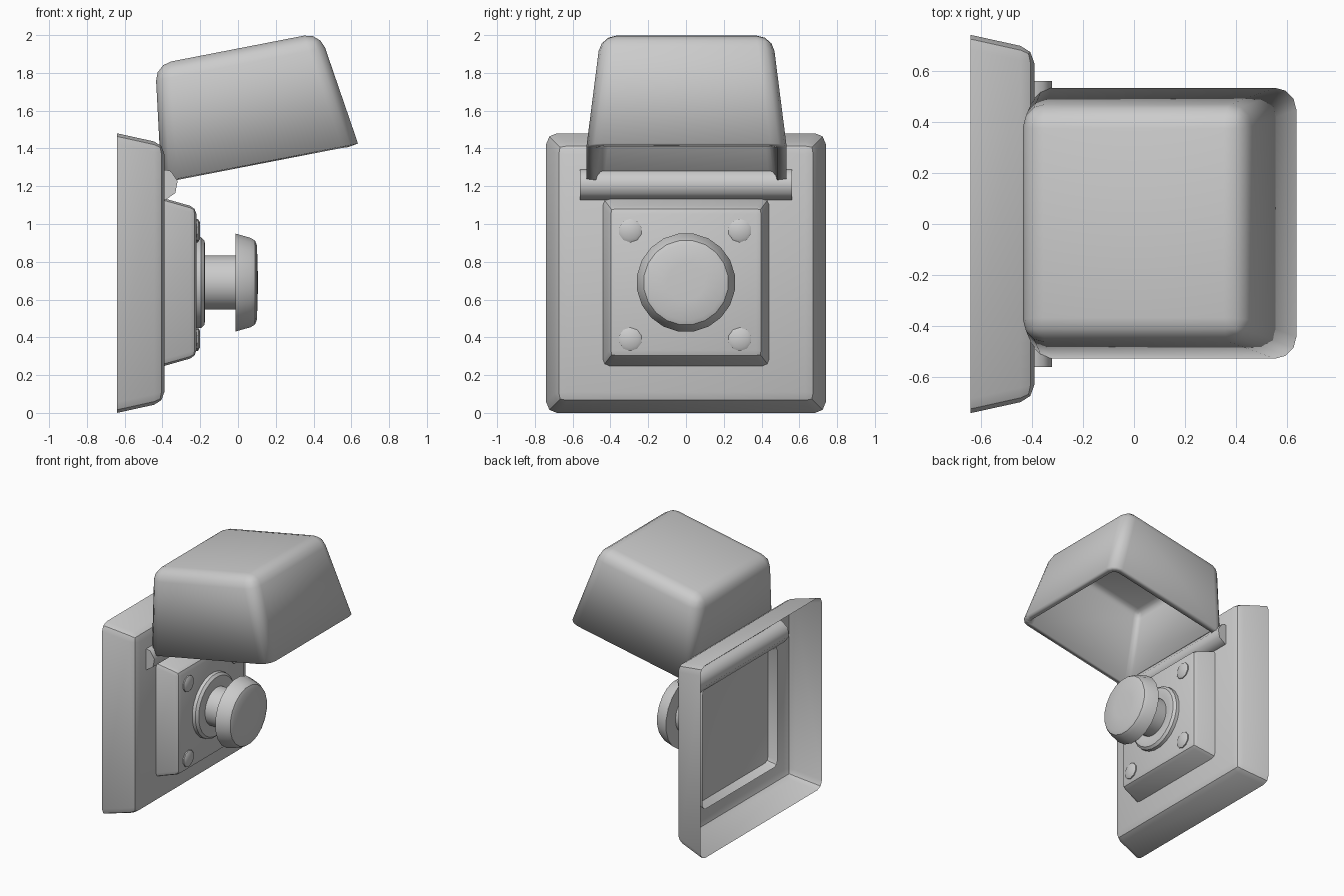
import bpy, bmesh, math
from mathutils import Matrix, Vector

if "Cube" in bpy.data.objects:
    bpy.data.objects.remove(bpy.data.objects["Cube"])

# Local x, y, z -> world y, z, x (parts face +x)
FACING = Matrix(((0, 0, 1, 0), (1, 0, 0, 0), (0, 1, 0, 0), (0, 0, 0, 1)))


def finish(name, bm, angle=35):
    mesh = bpy.data.meshes.new(name)
    bm.to_mesh(mesh)
    bm.free()
    obj = bpy.data.objects.new(name, mesh)
    bpy.context.collection.objects.link(obj)
    bpy.ops.object.select_all(action='DESELECT')
    obj.select_set(True)
    bpy.context.view_layer.objects.active = obj
    bpy.ops.object.shade_smooth_by_angle(angle=math.radians(angle))
    return obj


def open_frustum(name, base, tip, height, bevel, matrix, segments=2):
    """Tapered box without its base, with rounded edges."""
    bm = bmesh.new()
    bmesh.ops.create_cube(bm, size=2)
    for v in bm.verts:
        hx, hy = tip if v.co.z > 0 else base
        v.co = Vector((v.co.x * hx, v.co.y * hy, height if v.co.z > 0 else 0))
    bm.normal_update()
    bottom = [f for f in bm.faces if f.normal.z < -0.9]
    bmesh.ops.delete(bm, geom=bottom, context='FACES_ONLY')
    edges = [e for e in bm.edges if not e.is_boundary]
    bmesh.ops.bevel(bm, geom=edges, offset=bevel, segments=segments,
                    profile=0.5, affect='EDGES')
    bm.transform(matrix)
    return finish(name, bm)


def turned(name, profile, sides, y, z, angle=35):
    """Lathe a profile of (x, radius) points about an axis along x."""
    bm = bmesh.new()
    rings = []
    for x, r in profile:
        ring = []
        for i in range(sides):
            a = 2 * math.pi * (i + 0.5) / sides
            ring.append(bm.verts.new((x, y + r * math.cos(a), z + r * math.sin(a))))
        rings.append(ring)
    for a, b in zip(rings, rings[1:]):
        for i in range(sides):
            j = (i + 1) % sides
            bm.faces.new((a[i], a[j], b[j], b[i]))
    bm.faces.new(rings[0][::-1])
    bm.faces.new(rings[-1])
    return finish(name, bm, angle)


# Hollow wall plate
open_frustum("wall_plate", (0.74, 0.74), (0.685, 0.685), 0.25, 0.055,
             Matrix.Translation((-0.64, 0, 0.74)) @ FACING)

# Raised button housing, its open back passing through the plate
open_frustum("button_housing", (0.455, 0.463), (0.405, 0.395), 0.24, 0.035,
             Matrix.Translation((-0.46, 0, 0.692)) @ FACING)

# Collar, stem and mushroom button
turned("button_collar", [(-0.23, 0.245), (-0.195, 0.242), (-0.178, 0.225),
                         (-0.174, 0.2), (-0.18, 0.17)], 24, 0, 0.69)
turned("button_stem", [(-0.2, 0.145), (0.0, 0.145)], 24, 0, 0.69)
turned("button_head", [(-0.012, 0.262), (0.065, 0.24), (0.09, 0.225),
                       (0.1, 0.2), (0.104, 0.1), (0.105, 0.03)], 20, 0, 0.69)

# Corner screws
for y in (-0.295, 0.285):
    for z in (0.39, 0.965):
        turned("corner_screw", [(-0.24, 0.062), (-0.212, 0.062),
                                (-0.202, 0.045)], 10, y, z)

# Hinge bar
bm = bmesh.new()
bmesh.ops.create_cone(bm, cap_ends=True, segments=8, radius1=0.085, radius2=0.085,
                      depth=1.12,
                      matrix=Matrix.Translation((-0.403, 0, 1.21))
                      @ Matrix.Rotation(math.pi / 2, 4, 'X')
                      @ Matrix.Rotation(math.radians(12), 4, 'Z'))
finish("hinge_bar", bm, 50)

# Raised hollow lid
lid = open_frustum("lid", (0.53, 0.53), (0.444, 0.455), 0.615, 0.085,
                   Matrix.Translation((0.115, 0.003, 1.325))
                   @ Matrix.Rotation(math.radians(-11), 4, 'Y'), 3)
wall = lid.modifiers.new("wall", 'SOLIDIFY')
wall.thickness = 0.05
wall.offset = -1
